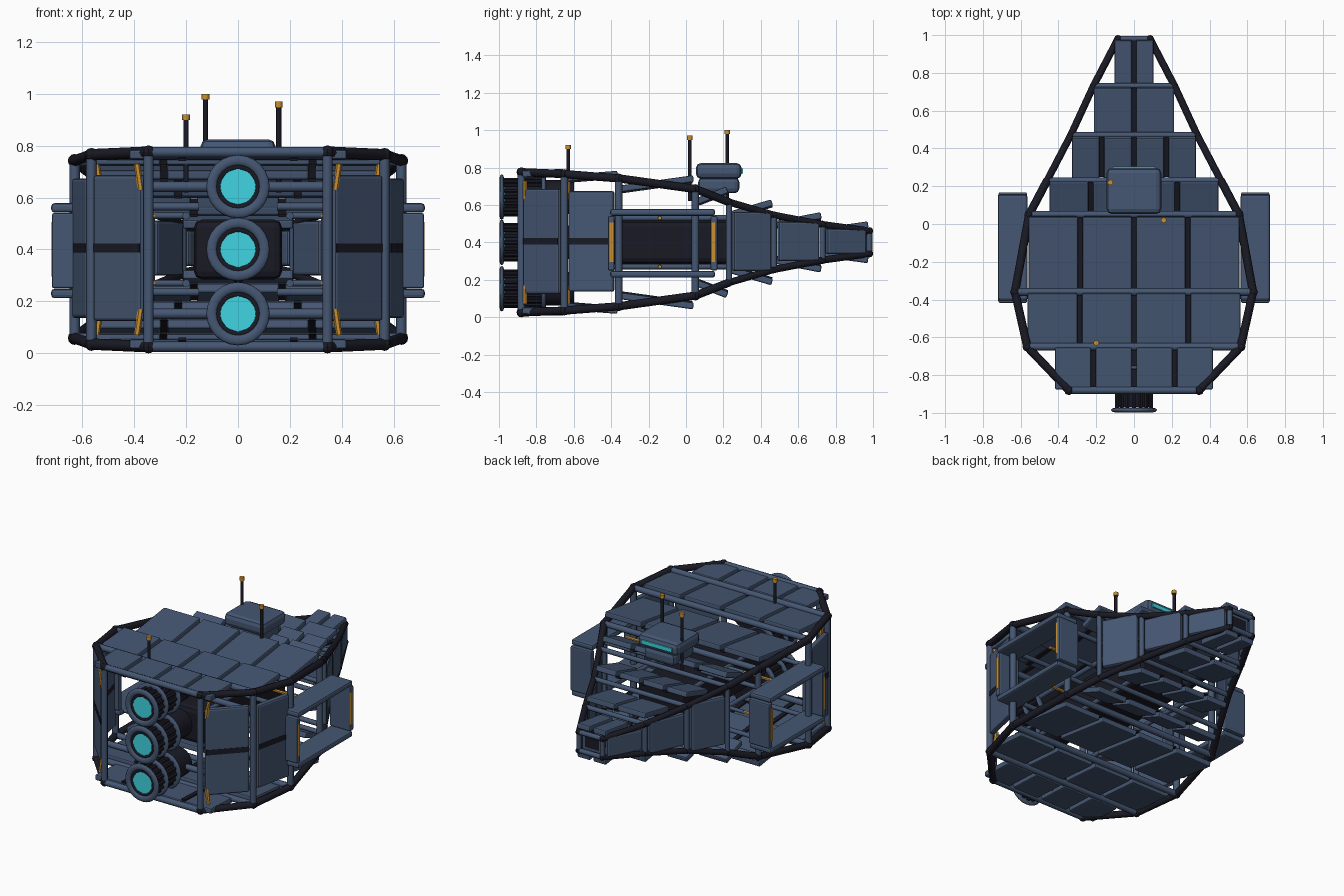
import bpy
import math
from mathutils import Vector, Matrix

cube = bpy.data.objects.get("Cube")
if cube:
    bpy.data.objects.remove(cube, do_unlink=True)


def material(name, rgb):
    m = bpy.data.materials.new(name)
    m.use_nodes = True
    m.diffuse_color = (*rgb, 1)
    bsdf = m.node_tree.nodes["Principled BSDF"]
    bsdf.inputs["Base Color"].default_value = (*rgb, 1)
    bsdf.inputs["Roughness"].default_value = 0.6
    return m


STEEL = material("steel blue", (0.06, 0.095, 0.17))
DARK = material("dark iron", (0.010, 0.010, 0.018))
GLOW = material("cyan glow", (0.05, 0.66, 0.76))
AMBER = material("amber", (0.6, 0.28, 0.03))


def finish(name, mat):
    obj = bpy.context.object
    obj.name = name
    obj.data.materials.append(mat)
    return obj


def box(name, centre, size, mat=STEEL, bevel=0.0, turn=None):
    """Box with optional rounded edges and a rotation matrix."""
    bpy.ops.mesh.primitive_cube_add(size=1)
    obj = finish(name, mat)
    obj.data.transform(Matrix.Diagonal((*size, 1)))
    obj.matrix_world = Matrix.Translation(centre) @ (turn or Matrix.Identity(4))
    if bevel:
        mod = obj.modifiers.new("chamfer", "BEVEL")
        mod.width = bevel
        mod.segments = 2
    return obj


def tube(name, a, b, radius, mat=STEEL, sides=8):
    """Straight round bar from a to b."""
    a, b = Vector(a), Vector(b)
    bpy.ops.mesh.primitive_cylinder_add(vertices=sides, radius=radius, depth=(b - a).length)
    obj = finish(name, mat)
    turn = (b - a).to_track_quat("Z", "Y").to_matrix().to_4x4()
    obj.matrix_world = Matrix.Translation((a + b) / 2) @ turn
    bpy.ops.object.shade_smooth_by_angle(angle=math.radians(50))
    return obj


def ring(name, centre, major, minor, mat=STEEL):
    """Flattened ring facing the front."""
    bpy.ops.mesh.primitive_torus_add(location=centre, rotation=(math.pi / 2, 0, 0),
                                     major_radius=major, minor_radius=minor,
                                     major_segments=24, minor_segments=8)
    finish(name, mat).scale.z = 0.6
    bpy.ops.object.shade_smooth_by_angle(angle=math.radians(50))


MID = 0.4
# Hull stations: y, half width, half height
stations = [(-0.88, 0.345, 0.375), (-0.65, 0.565, 0.365), (-0.36, 0.63, 0.342),
            (0.05, 0.555, 0.285), (0.23, 0.46, 0.215), (0.47, 0.335, 0.145),
            (0.73, 0.215, 0.095), (0.98, 0.085, 0.06)]
# Half width of the roof plating in each bay
plating = [0.43, 0.575, 0.57, 0.46, 0.34, 0.225, 0.115]

# Frames: one rectangular hoop per station
for y, w, h in stations:
    r = 0.02 if y < 0.1 else 0.016
    for s in (-1, 1):
        tube("frame_crossbeam", (-w, y, MID + s * h), (w, y, MID + s * h), r)
        tube("frame_post", (s * w, y, MID - h), (s * w, y, MID + h), r)
        for t in (-1, 1):
            bpy.ops.mesh.primitive_uv_sphere_add(segments=8, ring_count=6, radius=r * 1.3,
                                                 location=(s * w, y, MID + t * h))
            finish("frame_joint", DARK)

# Bays between stations: rails, roof and belly plates, side plates
for i, (p, q) in enumerate(zip(stations, stations[1:])):
    (y0, w0, h0), (y1, w1, h1) = p, q
    ym, wm, hm, dy = (y0 + y1) / 2, (w0 + w1) / 2, (h0 + h1) / 2, y1 - y0
    pitch = math.atan2(h0 - h1, dy)
    for t in (-1, 1):
        # Plates tilt like louvres, with dark bars set below the gaps
        turn = Matrix.Rotation(t * pitch, 4, "X")
        sink = turn @ Vector((0, 0, -t * 0.02))
        count = 4 if i < 5 else 2
        plate_w = 2 * plating[i] / count
        for k in range(count):
            x = (k - (count - 1) / 2) * plate_w
            box("hull_plate", (x, ym, MID + t * hm), (plate_w - 0.024, dy * 0.96, 0.036),
                STEEL, 0.008, turn)
            if k:
                box("seam_bar", Vector((x - plate_w / 2, ym, MID + t * hm)) + sink,
                    (0.028, dy * 0.92, 0.01), DARK, 0, turn)
        for s in (-1, 1):
            tube("edge_rail", (s * w0, y0, MID + t * h0), (s * w1, y1, MID + t * h1),
                 0.022 if i < 4 else 0.019, DARK)
    for s in (-1, 1):
        if i in (2, 3):
            continue
        yaw = Matrix.Rotation(math.atan2(-s * (w1 - w0), dy), 4, "Z")
        length = math.hypot(dy, w1 - w0) * 0.84
        tall = 2 * hm * (0.76 if i < 2 else 0.88)
        pos = (s * wm, ym, MID + 0.005)
        box("side_plate", pos, (0.036, length, tall), STEEL, 0.012, yaw)
        if i < 2:
            box("side_stripe", pos, (0.039, length * 0.95, 0.034), DARK, 0, yaw)

# Short amber braces beside the front posts
for s in (-1, 1):
    for t in (-1, 1):
        for x, y in ((0.375, -0.86), (0.53, -0.63)):
            tube("corner_brace", (s * x, y, MID + t * 0.23),
                 (s * (x + 0.015), y, MID + t * 0.33), 0.012, AMBER, 6)

# Inner spine with amber conduits out to the sides
box("spine", (0, -0.17, MID), (0.34, 0.86, 0.23), DARK, 0.03)
for s in (-1, 1):
    for t in (-1, 1):
        tube("spine_bar", (s * 0.2, -0.62, MID + t * 0.13), (s * 0.2, 0.28, MID + t * 0.13), 0.015)
        tube("conduit", (s * 0.32, -0.14, MID + t * 0.13), (s * 0.53, -0.14, MID + t * 0.13),
             0.01, AMBER, 6)
        for y, w in ((-0.36, 0.62), (0.05, 0.55)):
            tube("side_strut", (s * 0.15, y, MID + t * 0.165), (s * w, y, MID + t * 0.165), 0.015)
        tube("conduit_arm", (s * 0.2, -0.14, MID + t * 0.13), (s * 0.32, -0.14, MID + t * 0.13),
             0.012)

# Stacked engines
for z in (MID - 0.248, MID, MID + 0.242):
    tube("engine_body", (0, -0.97, z), (0, -0.6, z), 0.09, DARK, 20)
    tube("engine_glow", (0, -0.983, z), (0, -0.965, z), 0.07, GLOW, 10)
    for y in (-0.985, -0.885, -0.76):
        ring("engine_ring", (0, y, z), 0.102, 0.02)
    ring("engine_throat", (0, -0.98, z), 0.078, 0.012, DARK)
    for k in range(16):
        a = math.tau * k / 16
        c, s = math.cos(a) * 0.092, math.sin(a) * 0.092
        tube("engine_rib", (c, -0.975, z + s), (c, -0.76, z + s), 0.011, DARK, 6)
for s in (-1, 1):
    for z in (MID - 0.248, MID + 0.242):
        tube("engine_mount", (s * 0.08, -0.65, z), (s * 0.55, -0.65, z), 0.02)

# Open side pods with a light strip on the outer edge of each end wall
for s in (-1, 1):
    x = s * 0.642
    for t in (-1, 1):
        box("pod_slab", (x, -0.125, MID - 0.005 + t * 0.165), (0.156, 0.56, 0.036), STEEL, 0.012)
    for y, inward in ((-0.4, 0.002), (0.15, -0.006)):
        box("pod_wall", (x, y, MID - 0.005), (0.15, 0.036, 0.29), STEEL, 0.008)
        box("pod_light", (s * 0.717, y + inward, MID), (0.004, 0.02, 0.21), AMBER)

# Cabin with window slit
box("cabin", (0, 0.175, 0.782), (0.29, 0.245, 0.085), STEEL, 0.028)
box("cabin_base", (0, 0.175, 0.705), (0.22, 0.22, 0.085), STEEL, 0.025)
box("cabin_window", (0, 0.3, 0.782), (0.22, 0.0098, 0.026), GLOW)

# Nose end plate with a dark port
box("nose_plate", (0, 0.955, MID), (0.14, 0.02, 0.1))
box("nose_port", (0, 0.965, MID), (0.1, 0.008, 0.065), DARK)

# Antennas
for x, y, top in ((-0.2, -0.63, 0.92), (-0.125, 0.22, 1.0), (0.157, 0.02, 0.97)):
    tube("antenna_mast", (x, y, 0.62), (x, y, top - 0.02), 0.01, DARK)
    tube("antenna_tip", (x, y, top - 0.022), (x, y, top), 0.015, AMBER)
